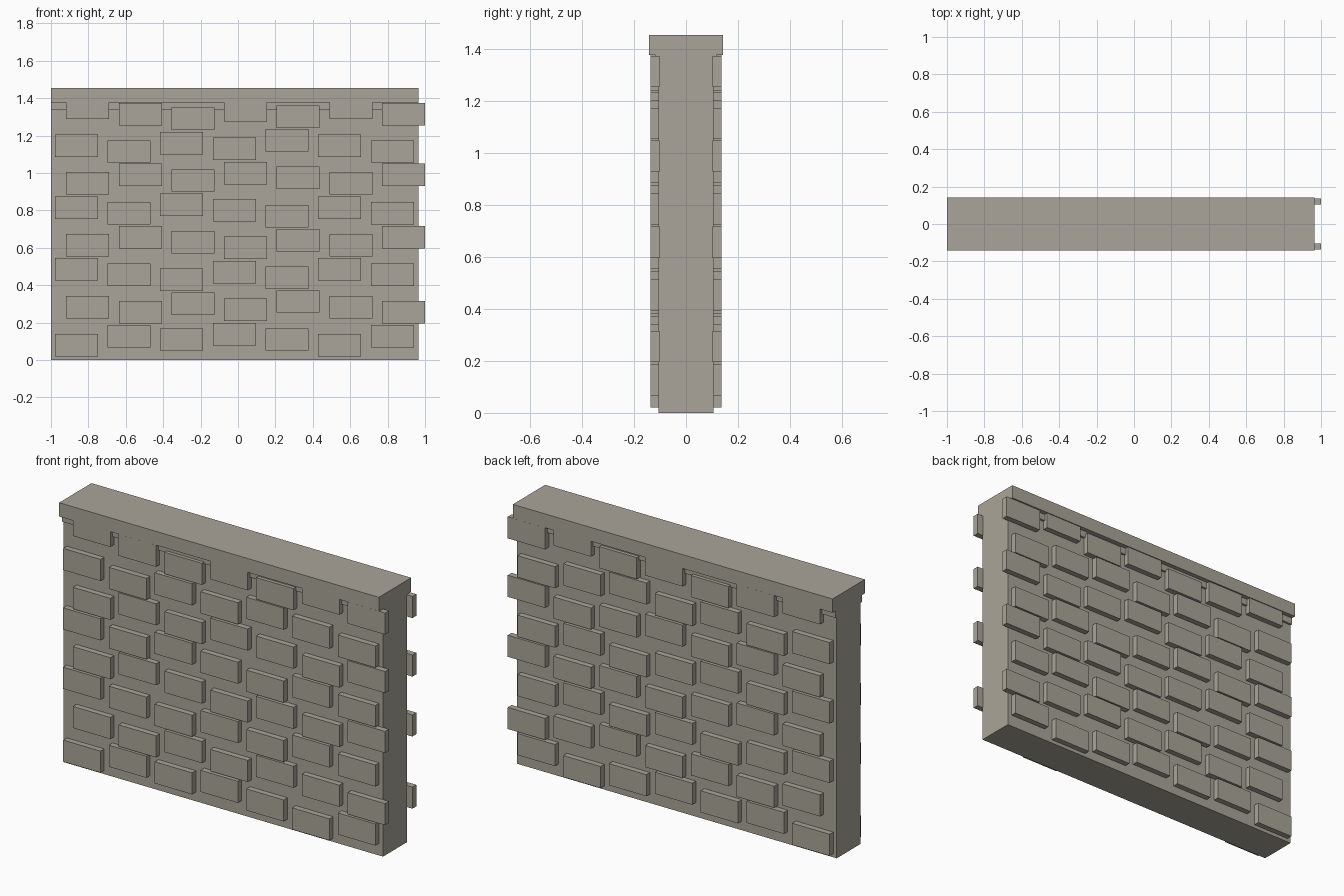
import bpy
import bmesh
from mathutils import Matrix, Vector

default = bpy.data.objects.get("Cube")
if default:
    bpy.data.objects.remove(default, do_unlink=True)

# Single stone colour
stone = bpy.data.materials.new("warm_grey_stone")
stone.use_nodes = True
colour = (0.40, 0.376, 0.319, 1.0)
stone.diffuse_color = colour
bsdf = stone.node_tree.nodes["Principled BSDF"]
bsdf.inputs["Base Color"].default_value = colour
bsdf.inputs["Roughness"].default_value = 0.9


def add_box(bm, low, high):
    low, high = Vector(low), Vector(high)
    size = high - low
    matrix = Matrix.Translation((low + high) / 2) @ Matrix.Diagonal((*size, 1))
    bmesh.ops.create_cube(bm, size=1, matrix=matrix)


def make_object(name, boxes):
    bm = bmesh.new()
    for low, high in boxes:
        add_box(bm, low, high)
    mesh = bpy.data.meshes.new(name)
    bm.to_mesh(mesh)
    bm.free()
    mesh.materials.append(stone)
    obj = bpy.data.objects.new(name, mesh)
    bpy.context.collection.objects.link(obj)
    return obj


LEFT, RIGHT = -1.0, 0.965


def slab(name, half_depth, bottom, top):
    return make_object(name, [((LEFT, -half_depth, bottom), (RIGHT, half_depth, top))])


# Wall body, narrow ledge and coping
slab("wall_core", 0.105, 0, 1.40)
slab("coping_ledge", 0.117, 1.34, 1.40)
slab("coping", 0.142, 1.378, 1.455)

# Raised bricks: bottom height of each brick in hundredths, row by row
BRICK_W, BRICK_H, PITCH = 0.23, 0.12, 0.2815
rows = [
    (2, 6.7, 5, 7.8, 5, 2, 6.7),
    (22.3, 19.6, 24, 21, 25.3, 22.3, 19.6),
    (42.5, 39.5, 37, 41, 38, 42.5, 39.5),
    (55.5, 59.7, 57, 54, 58, 55.5, 59.7),
    (75.5, 72.5, 77, 74, 71, 75.5, 72.5),
    (88.5, 93, 90, 94, 91.5, 88.5, 93),
    (108.5, 105.5, 110, 107, 111.5, 108.5, 105.5),
    (129, 125.5, 123, 127.5, 124, 129, 125.5),
]
for index, heights in enumerate(rows):
    start = -0.979 + (index % 2) * 0.06
    boxes = []
    for column, height in enumerate(heights):
        x, z = start + column * PITCH, height / 100
        boxes.append(((x, -0.137, z), (x + BRICK_W, -0.103, z + BRICK_H)))
    course = make_object(f"brick_course_{index + 1}", boxes)
    # Same bricks on the back face
    mirror = course.modifiers.new("back_bricks", "MIRROR")
    mirror.use_axis = (False, True, False)
    mirror.use_mirror_merge = False
